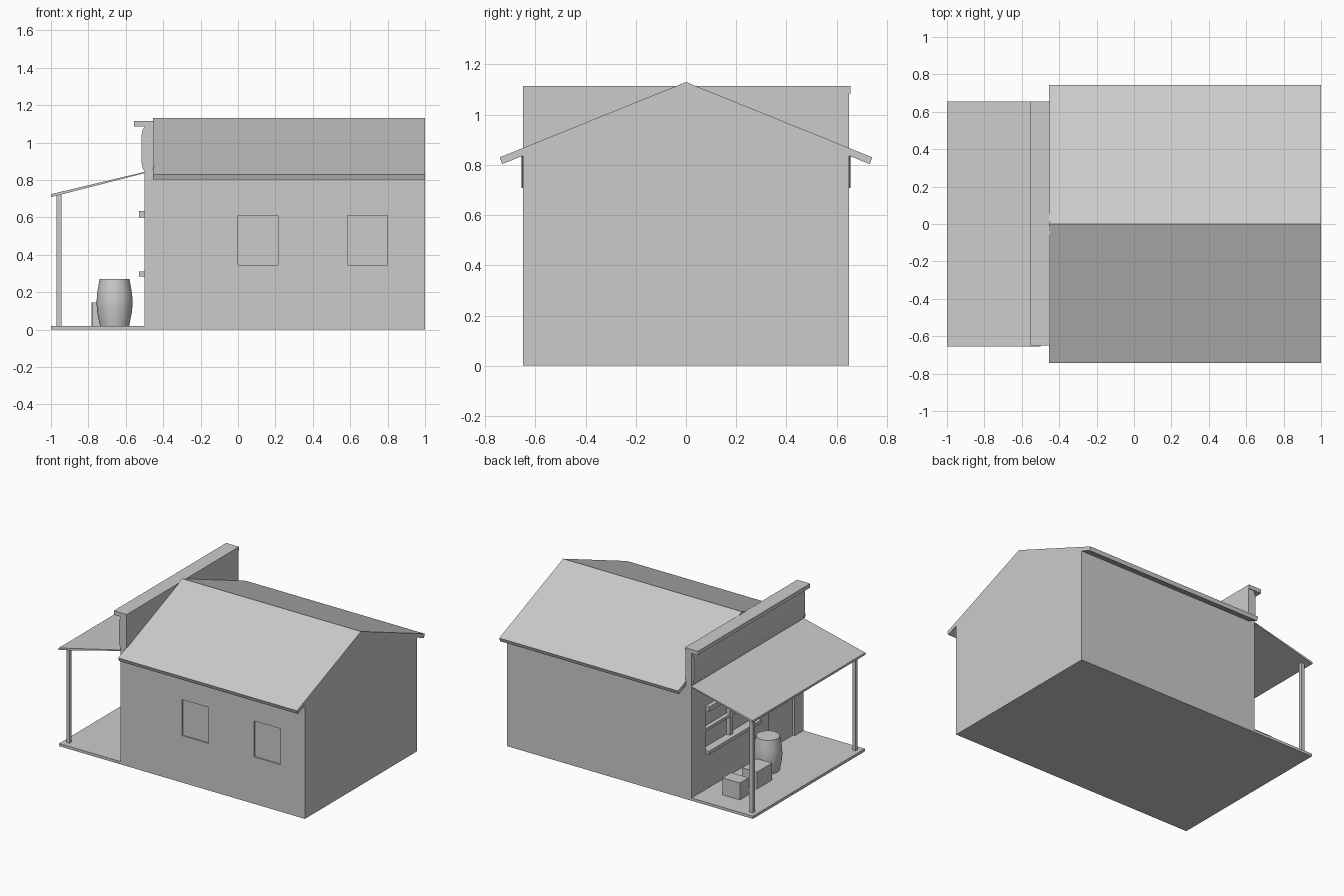
import bpy, bmesh, math

if "Cube" in bpy.data.objects:
    bpy.data.objects.remove(bpy.data.objects["Cube"])

grey = bpy.data.materials.new("plain_grey")
grey.diffuse_color = (0.6, 0.6, 0.6, 1)
grey.use_nodes = True
grey.node_tree.nodes["Principled BSDF"].inputs["Base Color"].default_value = grey.diffuse_color


def finish(name, bm):
    bmesh.ops.recalc_face_normals(bm, faces=bm.faces)
    me = bpy.data.meshes.new(name)
    bm.to_mesh(me)
    bm.free()
    me.materials.append(grey)
    ob = bpy.data.objects.new(name, me)
    bpy.context.collection.objects.link(ob)
    return ob


def prism(name, pts, lo, hi, axis):
    """Extrude a profile: axis 'x' takes (y, z) points, axis 'y' takes (x, z)."""
    bm = bmesh.new()
    place = (lambda p, t: (t, p[0], p[1])) if axis == 'x' else (lambda p, t: (p[0], t, p[1]))
    a = [bm.verts.new(place(p, lo)) for p in pts]
    b = [bm.verts.new(place(p, hi)) for p in pts]
    bm.faces.new(a)
    bm.faces.new(b)
    n = len(pts)
    for i in range(n):
        bm.faces.new((a[i], a[(i + 1) % n], b[(i + 1) % n], b[i]))
    return finish(name, bm)


def box(name, x0, x1, y0, y1, z0, z1):
    return prism(name, [(x0, z0), (x1, z0), (x1, z1), (x0, z1)], y0, y1, 'y')


def cut(target, cutters):
    for c in cutters:
        m = target.modifiers.new("recess", 'BOOLEAN')
        m.operation = 'DIFFERENCE'
        m.solver = 'EXACT'
        m.object = c
    dg = bpy.context.evaluated_depsgraph_get()
    me = bpy.data.meshes.new_from_object(target.evaluated_get(dg))
    target.modifiers.clear()
    target.data = me
    for c in cutters:
        bpy.data.objects.remove(c)


# main building with two shallow side windows
body = prism("house_body", [(-.65, 0), (.65, 0), (.65, .84), (0, 1.1), (-.65, .84)], -.45, 1, 'x')
cut(body, [box("window_cutter", x, x + .215, -.7, -.64, .345, .61) for x in (0, .585)])

# pitched roof slabs
for s, side in ((-1, "front"), (1, "back")):
    prism("roof_" + side, [(0, 1.13), (s * .742, .83), (s * .732, .803), (0, 1.1)], -.455, 1, 'x')

# tall false front with recessed window and door
facade = box("false_front", -.5, -.45, -.65, .65, 0, 1.115)
cut(facade, [box("shop_window_cutter", -.6, -.47, -.12, .49, .31, .60),
             box("door_cutter", -.6, -.485, -.545, -.25, .02, .58)])
box("cornice", -.555, -.45, -.65, .655, 1.085, 1.115)
prism("sign_board", [(-.499, .845), (-.509, .86), (-.515, .89), (-.515, 1.045),
                     (-.509, 1.07), (-.499, 1.085)], -.645, .645, 'y')

# shop window trim
box("window_sill", -.53, -.47, -.12, .49, .285, .31)
box("window_lintel", -.53, -.47, -.12, .49, .60, .635)
box("window_mullion", -.5, -.47, .17, .20, .31, .60)
box("window_crossbar", -.5, -.47, -.12, .49, .445, .465)

# porch
box("porch_floor", -1, -.5, -.65, .65, 0, .02)
prism("porch_awning", [(-1, .708), (-.5, .836), (-.5, .843), (-1, .724)], -.655, .655, 'y')
for s, side in ((-1, "front"), (1, "back")):
    box("porch_post_" + side, -.97, -.945, s * .597 - .0125, s * .597 + .0125, .02, .72)

# crates
box("small_crate", -.782, -.64, .39, .49, .02, .145)
box("large_crate", -.777, -.655, .11, .285, .02, .145)

# barrel
bm = bmesh.new()
N = 12
rings = []
for r, z in ((.078, .02), (.094, .10), (.096, .145), (.094, .19), (.08, .27)):
    rings.append([bm.verts.new((-.66 + r * math.cos(2 * math.pi * i / N),
                                -.01 + r * math.sin(2 * math.pi * i / N), z)) for i in range(N)])
for a, b in zip(rings, rings[1:]):
    for i in range(N):
        j = (i + 1) % N
        bm.faces.new((a[i], a[j], b[j], b[i])).smooth = True
bm.faces.new(rings[0])
bm.faces.new(rings[-1])
for e in bm.edges:
    if any(len(f.verts) == N for f in e.link_faces):
        e.smooth = False
finish("barrel", bm)
